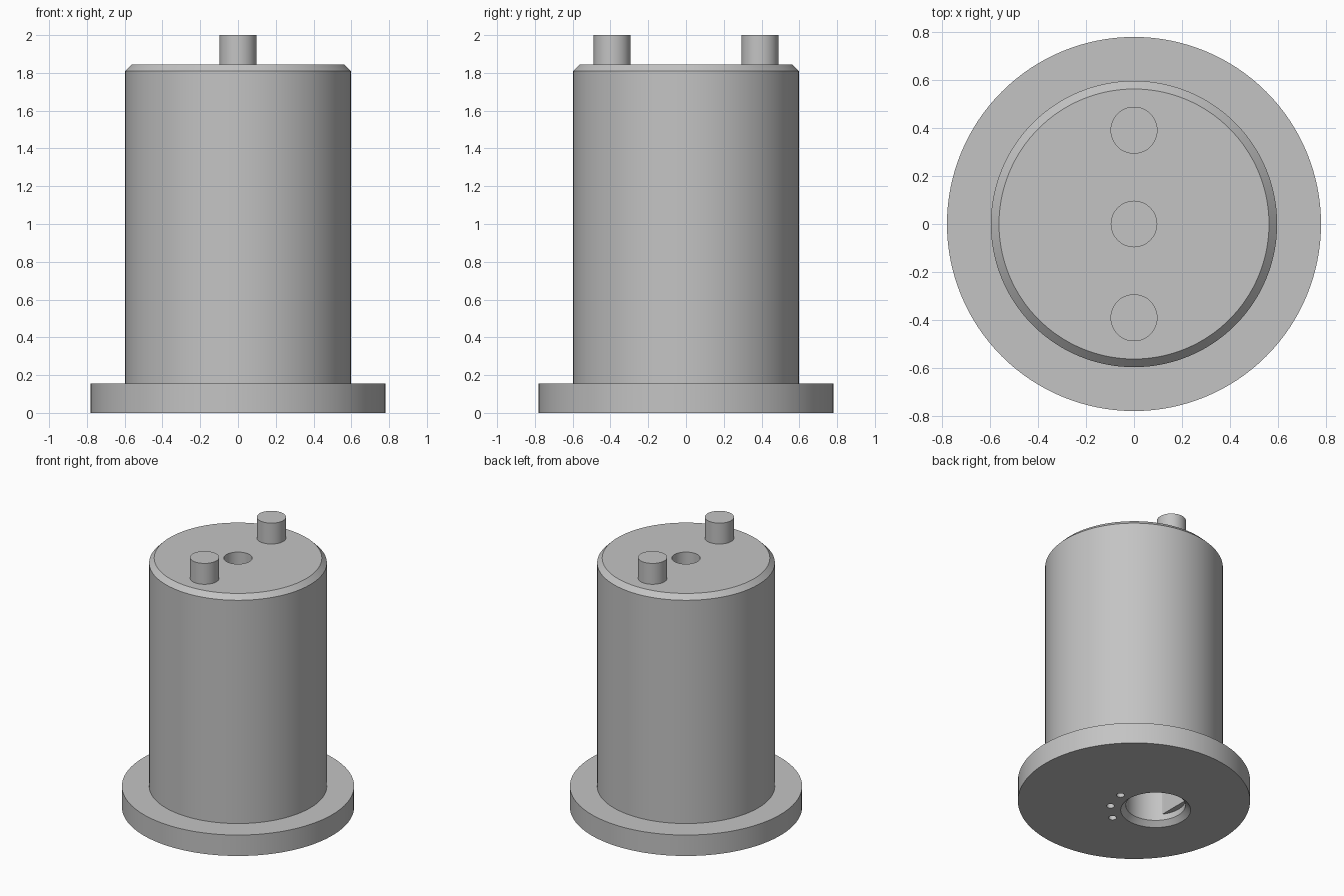
import bpy, bmesh, math

cube = bpy.data.objects.get("Cube")
if cube:
    bpy.data.objects.remove(cube, do_unlink=True)

grey = bpy.data.materials.new("plain grey")
grey.use_nodes = True
COLOUR = (0.55, 0.55, 0.55, 1)
grey.diffuse_color = COLOUR
grey.node_tree.nodes["Principled BSDF"].inputs["Base Color"].default_value = COLOUR


def lathe(name, profile, x=0, y=0, sides=96, flat=None):
    """Solid turned from (radius, z) rings; flat limits how far it reaches to -x."""
    bm = bmesh.new()
    rings = []
    for r, z in profile:
        ring = []
        for i in range(sides):
            a = math.tau * i / sides
            px = r * math.cos(a)
            if flat is not None:
                px = max(px, -flat)
            ring.append(bm.verts.new((x + px, y + r * math.sin(a), z)))
        rings.append(ring)
    for low, high in zip(rings, rings[1:]):
        for i in range(sides):
            j = (i + 1) % sides
            bm.faces.new((low[i], low[j], high[j], high[i]))
    bm.faces.new(rings[0][::-1])
    bm.faces.new(rings[-1])
    mesh = bpy.data.meshes.new(name)
    bm.to_mesh(mesh)
    bm.free()
    mesh.materials.append(grey)
    obj = bpy.data.objects.new(name, mesh)
    bpy.context.collection.objects.link(obj)
    return obj


def activate(obj):
    bpy.ops.object.select_all(action="DESELECT")
    obj.select_set(True)
    bpy.context.view_layer.objects.active = obj


def cut(target, cutter):
    activate(target)
    mod = target.modifiers.new("cut", "BOOLEAN")
    mod.operation = "DIFFERENCE"
    mod.solver = "EXACT"
    mod.object = cutter
    bpy.ops.object.modifier_apply(modifier=mod.name)
    bpy.data.objects.remove(cutter, do_unlink=True)


# Flanged body with a chamfered top
body = lathe("flanged_body", [(0.78, 0), (0.78, 0.155), (0.597, 0.155),
                              (0.597, 1.81), (0.563, 1.845)], sides=128)

# Blind hole in the top
cut(body, lathe("top_hole", [(0.095, 1.2), (0.095, 1.9)], sides=48))

# Off-centre shaft bore: countersunk round mouth, then a flat-sided shaft socket
BORE_X = -0.19
cut(body, lathe("bore_mouth", [(0.245, -0.01), (0.2, 0.035), (0.2, 0.08)], x=BORE_X))
cut(body, lathe("shaft_socket", [(0.2, 0.06), (0.2, 0.8)], x=BORE_X, flat=0.16))

# Three small screw holes on an arc around the bore
for degrees in (0, -30, -60):
    a = math.radians(degrees)
    cut(body, lathe("screw_hole", [(0.027, -0.05), (0.027, 0.25)],
                    x=BORE_X + 0.308 * math.cos(a), y=0.308 * math.sin(a), sides=24))

# Two drive pins on the top
parts = [body]
for name, side in (("front_pin", -1), ("back_pin", 1)):
    parts.append(lathe(name, [(0.098, 1.82), (0.098, 2.0)], y=side * 0.391, sides=64))

for part in parts:
    activate(part)
    bpy.ops.object.shade_smooth_by_angle(angle=math.radians(30))
